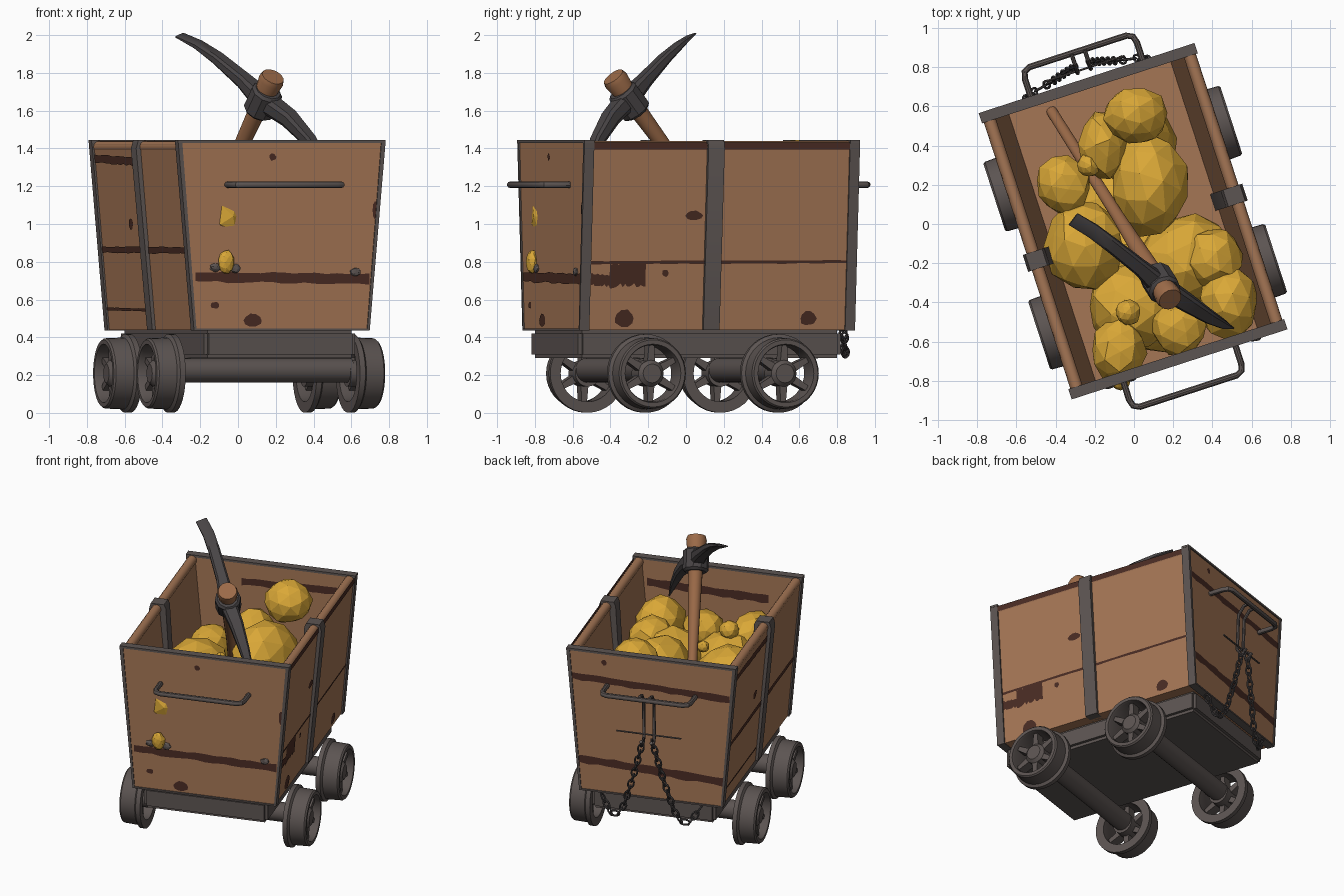
import bpy, bmesh, math, random
from mathutils import Vector, Matrix

if "Cube" in bpy.data.objects:
    bpy.data.objects.remove(bpy.data.objects["Cube"])

random.seed(4)
TURN = Matrix.Rotation(math.radians(18), 4, 'Z')   # the cart stands turned on the grid
V = Vector


def material(name, rgb):
    m = bpy.data.materials.new(name)
    m.diffuse_color = (*rgb, 1)
    m.use_nodes = True
    m.node_tree.nodes["Principled BSDF"].inputs["Base Color"].default_value = m.diffuse_color
    return m


WOOD = material("brown wood", (0.376, 0.181, 0.091))
DARK = material("dark wood patches", (0.068, 0.025, 0.017))
METAL = material("grey iron", (0.107, 0.089, 0.084))
STEEL = material("dark steel", (0.066, 0.059, 0.061))
GOLD = material("gold", (0.70, 0.39, 0.038))
HANDLE = material("handle wood", (0.33, 0.145, 0.065))


def finish(bm, name, mat, turned=True, smooth=True, fix=True):
    if fix:
        bmesh.ops.recalc_face_normals(bm, faces=bm.faces[:])
    if turned:
        bm.transform(TURN)
    me = bpy.data.meshes.new(name)
    bm.to_mesh(me)
    bm.free()
    me.materials.append(mat)
    ob = bpy.data.objects.new(name, me)
    bpy.context.collection.objects.link(ob)
    if smooth:
        bpy.ops.object.select_all(action='DESELECT')
        ob.select_set(True)
        bpy.context.view_layer.objects.active = ob
        bpy.ops.object.shade_smooth_by_angle(angle=math.radians(35))
    return ob


def prism(bm, poly, y0, y1):
    """x-z polygon extruded along y"""
    a = [bm.verts.new((x, y0, z)) for x, z in poly]
    b = [bm.verts.new((x, y1, z)) for x, z in poly]
    bm.faces.new(a)
    bm.faces.new(b[::-1])
    for i in range(len(poly)):
        j = (i + 1) % len(poly)
        bm.faces.new((a[i], b[i], b[j], a[j]))


def mirror(poly):
    return [(-x, z) for x, z in poly]


def tube(bm, pts, rads, up, n=8, closed=False, section=None):
    """sweep a round (or given) section along points"""
    pts = [V(p) for p in pts]
    k = len(pts)
    if not isinstance(rads, list):
        rads = [(rads, rads)] * k
    section = section or [(math.cos(2 * math.pi * i / n), math.sin(2 * math.pi * i / n)) for i in range(n)]
    n = len(section)
    rings = []
    for i, p in enumerate(pts):
        prev = pts[i - 1] if i or closed else p
        nxt = pts[(i + 1) % k] if i < k - 1 or closed else p
        t = (nxt - prev).normalized()
        a = t.cross(V(up)).normalized()
        b = a.cross(t)
        rings.append([bm.verts.new(p + b * (c * rads[i][0]) + a * (s * rads[i][1])) for c, s in section])
    for i in range(k if closed else k - 1):
        r, q = rings[i], rings[(i + 1) % k]
        for j in range(n):
            bm.faces.new((r[j], r[(j + 1) % n], q[(j + 1) % n], q[j]))
    if not closed:
        bm.faces.new(rings[0])
        bm.faces.new(rings[-1])


# --- wooden tub ---
bm = bmesh.new()
side = [(0.43, 0.44), (0.48, 0.44), (0.565, 1.42), (0.515, 1.42)]
end = [(-0.475, 0.44), (0.475, 0.44), (0.562, 1.435), (-0.562, 1.435)]
prism(bm, side, -0.70, 0.73)
prism(bm, mirror(side), -0.70, 0.73)
prism(bm, end, -0.745, -0.70)
prism(bm, end, 0.73, 0.775)
prism(bm, [(-0.44, 0.44), (0.44, 0.44), (0.44, 0.48), (-0.44, 0.48)], -0.71, 0.74)
finish(bm, "wooden_tub", WOOD)
bm = bmesh.new()
for s in (-1, 1):
    tube(bm, [(s * 0.536, -0.7, 1.408), (s * 0.536, 0.73, 1.408)], 0.032, (0, 0, 1), 12)
finish(bm, "side_top_rails", WOOD)

# --- iron edging of the end panels and side straps ---
bm = bmesh.new()
edge = [(0.475, 0.437), (0.489, 0.437), (0.578, 1.443), (0.555, 1.443)]
for y0, y1 in ((-0.752, -0.697), (0.727, 0.782)):
    prism(bm, edge, y0, y1)
    prism(bm, mirror(edge), y0, y1)
    prism(bm, [(-0.578, 1.43), (0.578, 1.43), (0.578, 1.445), (-0.578, 1.445)], y0, y1)
    prism(bm, [(-0.489, 0.435), (0.489, 0.435), (0.489, 0.446), (-0.489, 0.446)], y0, y1)
finish(bm, "end_panel_edging", METAL)
bm = bmesh.new()
strap = [(0.414, 0.44), (0.498, 0.44), (0.588, 1.4), (0.575, 1.446), (0.485, 1.446), (0.472, 1.42)]
prism(bm, strap, -0.065, 0.025)
prism(bm, mirror(strap), -0.065, 0.025)
finish(bm, "side_straps", METAL)

# --- chassis, axles, wheels ---
bm = bmesh.new()
bmesh.ops.create_cube(bm, size=1, matrix=Matrix.Translation((0, 0, 0.365)) @ Matrix.Diagonal((0.84, 1.46, 0.15, 1)))
bmesh.ops.bevel(bm, geom=[e for e in bm.edges], offset=0.02, segments=2, affect='EDGES')
finish(bm, "chassis", METAL)
bm = bmesh.new()
rim = [(0.208, 0.485), (0.208, 0.515), (0.19, 0.527), (0.186, 0.625), (0.178, 0.635),
       (0.155, 0.635), (0.15, 0.62), (0.15, 0.485)]
for y in (-0.39, 0.35):
    tube(bm, [(-0.5, y, 0.225), (0.5, y, 0.225)], 0.065, (0, 0, 1), 20)
    for s in (-1, 1):
        c = V((0, y, 0.209))
        rings = []
        for i in range(36):
            a = 2 * math.pi * i / 36
            rings.append([bm.verts.new(c + V((s * x, r * math.cos(a), r * math.sin(a)))) for r, x in rim])
        for i in range(36):
            p, q = rings[i], rings[(i + 1) % 36]
            for j in range(len(rim)):
                k = (j + 1) % len(rim)
                bm.faces.new((p[j], p[k], q[k], q[j]))
        tube(bm, [c + V((s * x, 0, 0)) for x in (0.48, 0.60, 0.62)], [(0.07, 0.07), (0.07, 0.07), (0.05, 0.05)], (0, 0, 1), 20)
        for i in range(6):
            a = math.pi * i / 3 + 0.5
            d = V((0, math.cos(a), math.sin(a)))
            tube(bm, [c + V((s * 0.565, 0, 0)) + d * r for r in (0.05, 0.158)], [(0.035, 0.022), (0.035, 0.014)],
                 (1, 0, 0), section=[(1, 1), (-1, 1), (-1, -1), (1, -1)])
finish(bm, "wheels_and_axles", METAL)

# --- push handles at both ends ---
bm = bmesh.new()
for y0, s in ((-0.745, -1), (0.775, 1)):
    half = [(0.30, 0), (0.30, 0.10), (0.29, 0.135), (0.26, 0.15)]
    path = half + [(-x, d) for x, d in half[::-1]]
    tube(bm, [(x, y0 + s * d, 1.208) for x, d in path], 0.017, (0, 0, 1), 10)
finish(bm, "push_handles", METAL)

# --- hooks and chains on the back ---
bm = bmesh.new()
for s in (-1, 1):
    x = s * 0.035
    tube(bm, [(x, 0.92, 1.225), (x, 0.87, 1.215), (x, 0.83, 1.16), (x, 0.82, 0.90), (x, 0.85, 0.85), (x, 0.89, 0.89)],
         0.011, (1, 0, 0), 8)
tube(bm, [(-0.22, 0.83, 0.92), (0.22, 0.83, 0.92)], 0.006, (0, 0, 1), 6)
finish(bm, "hooks", METAL)
bm = bmesh.new()
for s in (-1, 1):
    path = [V((s * x, y, z)) for x, y, z in ((0.035, 0.855, 0.87), (0.10, 0.84, 0.62), (0.17, 0.82, 0.39),
                                            (0.215, 0.81, 0.315), (0.27, 0.80, 0.31), (0.34, 0.77, 0.42))]
    n = 0
    left = 0.0
    for a, b in zip(path, path[1:]):
        t = (b - a).normalized()
        while left < (b - a).length:
            c = a + t * left
            flat = t.cross(V((0, 1, 0))).normalized()
            across = flat if n % 2 else t.cross(flat)
            oval = [c + t * (0.033 * math.cos(g)) + across * (0.019 * math.sin(g))
                    for g in (2 * math.pi * i / 12 for i in range(12))]
            tube(bm, oval, 0.0065, t.cross(across), 6, closed=True)
            left += 0.047
            n += 1
        left -= (b - a).length
finish(bm, "chains", STEEL)


# --- dark grain bands and knots painted on the walls ---
def on_wall(wall, s, z, off=0.003):
    h = 0.48 + 0.0867 * (z - 0.44) + off
    return V({"front": (s, -0.745 - off, z), "back": (s, 0.775 + off, z), "right": (h, s, z), "left": (-h, s, z),
              "in_front": (s, -0.70 + off, z), "in_back": (s, 0.73 - off, z)}[wall])


OUT = {"front": (0, -1, 0), "back": (0, 1, 0), "right": (1, 0, 0), "left": (-1, 0, 0),
       "in_front": (0, 1, 0), "in_back": (0, -1, 0)}
bm = bmesh.new()


def plate(wall, pts):
    f = bm.faces.new([bm.verts.new(on_wall(wall, s, z)) for s, z in pts])
    f.normal_update()
    if f.normal.dot(V(OUT[wall])) < 0:
        f.normal_flip()


def band(wall, s0, s1, z0, z1, h, n=16):
    row = []
    for i in range(n + 1):
        z = z0 + (z1 - z0) * i / n
        row.append((s0 + (s1 - s0) * i / n, z - h * random.uniform(0.35, 0.6), z + h * random.uniform(0.4, 0.55)))
    for (a, l, u), (b, l2, u2) in zip(row, row[1:]):
        plate(wall, [(a, l), (b, l2), (b, u2), (a, u)])


def knot(wall, s, z, rs, rz):
    plate(wall, [(s + rs * random.uniform(0.8, 1.1) * math.cos(i * math.pi / 5),
                  z + rz * random.uniform(0.8, 1.1) * math.sin(i * math.pi / 5)) for i in range(10)])


for args in (("front", -0.48, 0.49, 0.72, 0.71, 0.055), ("back", -0.535, 0.54, 1.22, 1.25, 0.05),
             ("back", -0.49, 0.49, 0.62, 0.66, 0.06), ("right", -0.7, 0.73, 0.795, 0.80, 0.018),
             ("right", -0.59, -0.39, 0.73, 0.74, 0.12), ("right", -0.7, -0.59, 0.71, 0.70, 0.06),
             ("left", -0.05, 0.73, 1.33, 1.345, 0.045), ("left", -0.7, 0.73, 0.86, 0.865, 0.035),
             ("left", 0.05, 0.73, 0.545, 0.55, 0.015), ("in_front", -0.35, 0.48, 1.26, 1.27, 0.06),
             ("in_back", -0.2, 0.5, 1.30, 1.32, 0.05)):
    band(*args)
for args in (("front", -0.05, 1.355, 0.02, 0.02), ("front", 0.525, 1.07, 0.02, 0.05), ("front", -0.16, 0.49, 0.05, 0.035),
             ("front", -0.37, 0.57, 0.025, 0.02), ("right", -0.13, 1.045, 0.05, 0.025), ("right", -0.28, 0.74, 0.02, 0.02),
             ("right", -0.5, 0.50, 0.06, 0.045), ("right", 0.52, 0.50, 0.05, 0.04), ("back", 0.32, 1.37, 0.02, 0.02),
             ("left", 0.2, 1.0, 0.04, 0.03)):
    knot(*args)
# dark strip under the right rail
plate("right", [(-0.7, 1.395), (0.73, 1.395), (0.73, 1.418), (-0.7, 1.418)])
for a, b in ((-0.7, -0.07), (0.03, 0.73)):
    bm.faces.new([bm.verts.new(p) for p in ((0.571, a, 1.395), (0.571, b, 1.395), (0.571, b, 1.432), (0.571, a, 1.432))])
finish(bm, "dark_wood_patches", DARK, smooth=False, fix=False)

# --- gold lumps: x, y, top height, radii ---
bm = bmesh.new()


def rock(bm, c, r, rough=0.07):
    spin = Matrix.Rotation(random.uniform(0, 6), 4, 'Z') @ Matrix.Rotation(random.uniform(0, 6), 4, 'X')
    made = bmesh.ops.create_icosphere(bm, subdivisions=2, radius=1, matrix=spin)
    for v in made["verts"]:
        k = 1 + random.uniform(-rough, rough)
        v.co = V(c) + V((v.co.x * r[0], v.co.y * r[1], v.co.z * r[2])) * k


for x, y, top, rx, ry in ((0.01, 0.55, 1.445, 0.16, 0.15), (-0.16, 0.40, 1.25, 0.13, 0.17), (0.08, 0.20, 1.30, 0.20, 0.27),
                          (-0.36, 0.20, 1.16, 0.145, 0.15), (-0.25, -0.11, 1.20, 0.20, 0.23), (0.27, -0.18, 1.17, 0.25, 0.23),
                          (0.40, -0.18, 1.22, 0.15, 0.16), (0.48, -0.40, 1.25, 0.15, 0.19), (-0.02, -0.42, 1.12, 0.22, 0.23),
                          (0.23, -0.53, 1.18, 0.14, 0.14), (-0.08, -0.65, 1.20, 0.14, 0.17), (0.0, -0.2, 0.95, 0.25, 0.25),
                          (0.12, -0.4, 0.95, 0.25, 0.25), (0.02, 0.4, 1.0, 0.2, 0.24), (-0.1, 0.1, 0.85, 0.26, 0.26)):
    rock(bm, (x, y, top - 0.9 * max(rx, ry)), (rx, ry, 0.9 * max(rx, ry)))
for x, y, z, r in ((-0.03, -0.45, 1.14, 0.065), (-0.23, 0.30, 1.17, 0.06), (-0.04, -0.14, 1.14, 0.04)):
    rock(bm, (x, y, z), (r, r, r))
finish(bm, "gold_lumps", GOLD, turned=False, smooth=False)
bm = bmesh.new()
rock(bm, (-0.31, -0.757, 0.80), (0.045, 0.03, 0.062))
finish(bm, "gold_nugget_on_front", GOLD, smooth=False)
bm = bmesh.new()
for x, z in ((-0.37, 0.77), (-0.26, 0.765), (0.41, 0.745)):
    rock(bm, (x, -0.748, z), (0.03, 0.012, 0.022), 0.2)
finish(bm, "stone_chips", METAL, smooth=False)

# --- pickaxe ---
low, top = V((-0.42, 0.575, 0.47)), V((0.185, -0.385, 1.78))
axis = (top - low).normalized()
bm = bmesh.new()
tube(bm, [low + (top - low) * f for f in (0, 0.55, 0.82, 0.9, 0.985, 1)],
     [(r, r) for r in (0.028, 0.032, 0.045, 0.05, 0.068, 0.06)], (1, 1, 0), 16)
finish(bm, "pickaxe_handle", HANDLE, turned=False)
bm = bmesh.new()
mid = V((0.135, -0.305, 1.655))
tube(bm, [mid + axis * d for d in (-0.085, -0.07, 0.055, 0.07)], [(r, r) for r in (0.07, 0.085, 0.085, 0.07)], (1, 1, 0), 10)
blade = [(-0.31, 0.025, 2.0), (-0.21, -0.035, 1.95), (-0.11, -0.11, 1.88), (0.03, -0.22, 1.76), (0.13, -0.31, 1.66),
         (0.27, -0.40, 1.56), (0.38, -0.47, 1.44), (0.455, -0.51, 1.32), (0.505, -0.53, 1.21)]
sizes = [(0.038, 0.005), (0.038, 0.017), (0.038, 0.026), (0.04, 0.036), (0.055, 0.05),
         (0.045, 0.042), (0.034, 0.032), (0.022, 0.02), (0.004, 0.004)]
tube(bm, blade, sizes, (-1.12, -1.17, -0.33),
     section=[(1, 0.55), (0.7, 1), (-0.7, 1), (-1, 0.55), (-1, -0.55), (-0.7, -1), (0.7, -1), (1, -0.55)])
finish(bm, "pickaxe_head", STEEL, turned=False)
